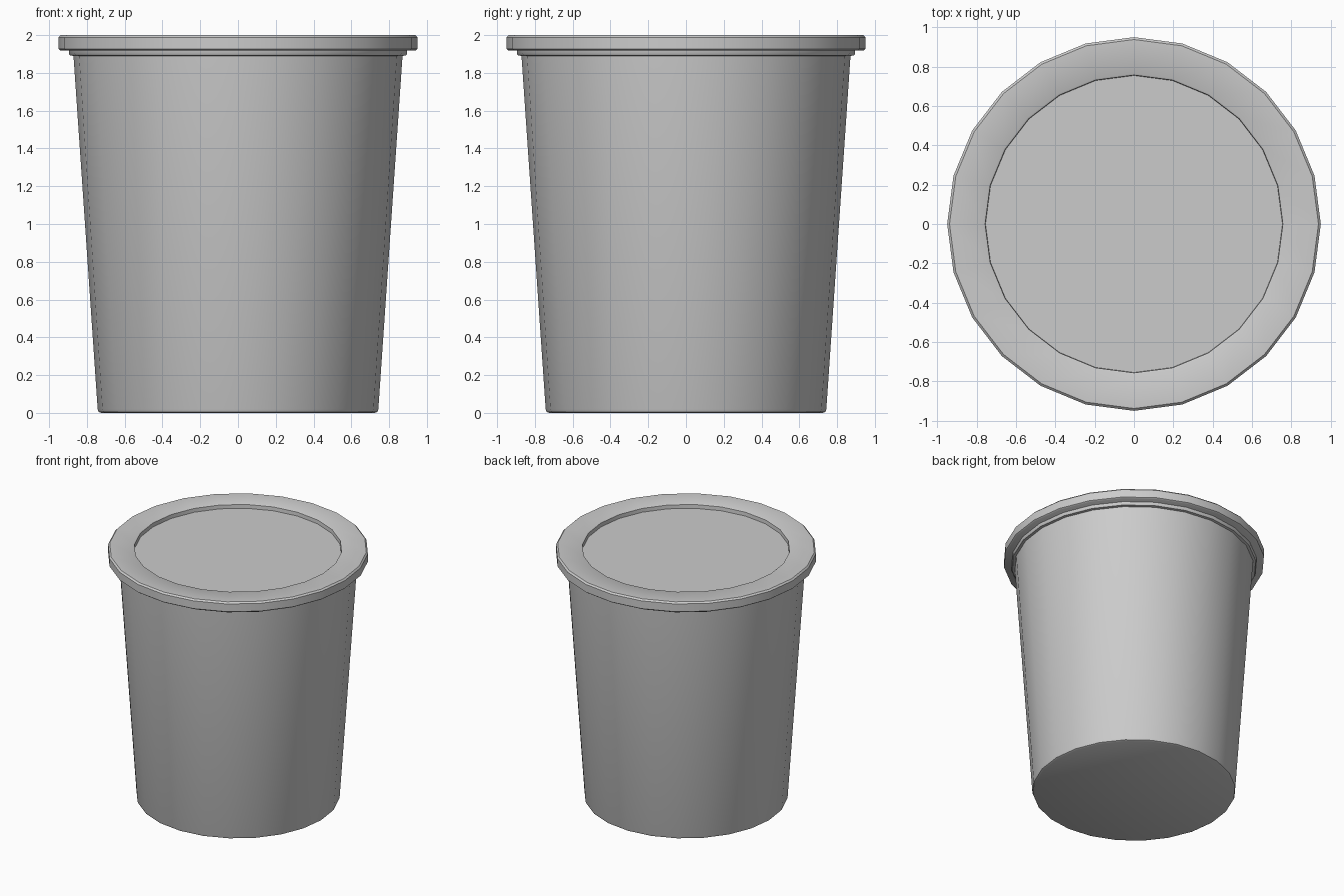
import bpy, bmesh, math

if "Cube" in bpy.data.objects:
    bpy.data.objects.remove(bpy.data.objects["Cube"])

SIDES = 24


def lathe(name, profile):
    """Revolve (radius, z) points around z; radius 0 makes a pole."""
    bm = bmesh.new()
    rings = []
    for r, z in profile:
        if r == 0:
            rings.append([bm.verts.new((0, 0, z))] * SIDES)
        else:
            rings.append([bm.verts.new((r * math.cos(i * math.tau / SIDES),
                                        r * math.sin(i * math.tau / SIDES), z))
                          for i in range(SIDES)])
    for a, b in zip(rings, rings[1:]):
        for i in range(SIDES):
            j = (i + 1) % SIDES
            bm.faces.new(list(dict.fromkeys((a[i], a[j], b[j], b[i]))))
    bmesh.ops.recalc_face_normals(bm, faces=bm.faces)
    mesh = bpy.data.meshes.new(name)
    bm.to_mesh(mesh)
    bm.free()
    obj = bpy.data.objects.new(name, mesh)
    bpy.context.collection.objects.link(obj)
    bpy.ops.object.select_all(action='DESELECT')
    obj.select_set(True)
    bpy.context.view_layer.objects.active = obj
    bpy.ops.object.shade_smooth_by_angle(angle=math.radians(40))
    return obj


# Tapered cup with a softened foot and a small rolled rim under the lid
lathe("cup", [(0, 0), (0.725, 0), (0.738, 0.006), (0.743, 0.02),
              (0.871, 1.89), (0.89, 1.893), (0.896, 1.902),
              (0.896, 1.93), (0.86, 1.94), (0, 1.94)])

# Overhanging lid with a shallow sunken centre
lathe("lid", [(0, 1.918), (0.94, 1.918), (0.95, 1.926), (0.95, 1.988),
              (0.938, 2.0), (0.765, 2.0), (0.757, 1.995),
              (0.755, 1.965), (0, 1.965)])
